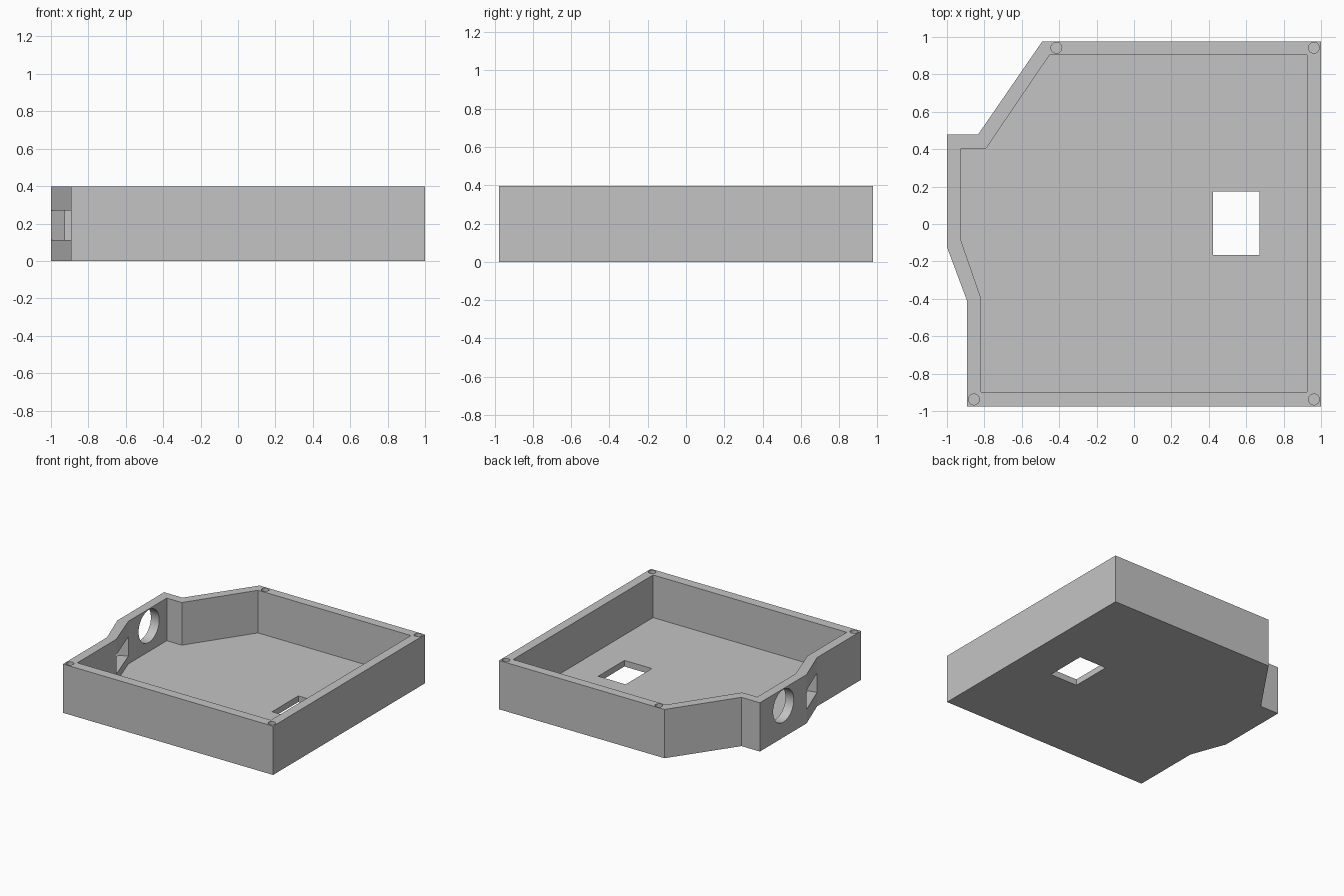
import bpy, bmesh, math
from mathutils import Matrix

cube = bpy.data.objects.get("Cube")
if cube:
    bpy.data.objects.remove(cube, do_unlink=True)

HEIGHT, FLOOR = 0.397, 0.05

grey = bpy.data.materials.new("light grey plastic")
grey.use_nodes = True
colour = (0.55, 0.55, 0.55, 1)
grey.diffuse_color = colour
grey.node_tree.nodes["Principled BSDF"].inputs["Base Color"].default_value = colour


def make_object(name, bm):
    bmesh.ops.recalc_face_normals(bm, faces=bm.faces)
    mesh = bpy.data.meshes.new(name)
    bm.to_mesh(mesh)
    bm.free()
    mesh.materials.append(grey)
    obj = bpy.data.objects.new(name, mesh)
    bpy.context.collection.objects.link(obj)
    return obj


def prism(name, outline, z0, z1):
    """Extrude a flat outline from z0 up to z1."""
    bm = bmesh.new()
    face = bm.faces.new([bm.verts.new((x, y, z0)) for x, y in outline])
    top = bmesh.ops.extrude_face_region(bm, geom=[face])["geom"]
    verts = [v for v in top if isinstance(v, bmesh.types.BMVert)]
    bmesh.ops.translate(bm, verts=verts, vec=(0, 0, z1 - z0))
    return make_object(name, bm)


def cylinder(name, centre, radius, depth, sides, turn=0):
    bm = bmesh.new()
    matrix = Matrix.Translation(centre) @ Matrix.Rotation(turn, 4, "Y")
    bmesh.ops.create_cone(bm, cap_ends=True, segments=sides, radius1=radius,
                          radius2=radius, depth=depth, matrix=matrix)
    return make_object(name, bm)


def cut(obj, cutter):
    """Subtract the cutter from the object and remove it."""
    mod = obj.modifiers.new("cut", "BOOLEAN")
    mod.operation, mod.solver, mod.object = "DIFFERENCE", "EXACT", cutter
    graph = bpy.context.evaluated_depsgraph_get()
    mesh = bpy.data.meshes.new_from_object(obj.evaluated_get(graph))
    obj.modifiers.clear()
    obj.data = mesh
    bpy.data.objects.remove(cutter, do_unlink=True)


# Open tray: outer outline with the inner pocket removed
outer = [(1, -0.977), (1, 0.977), (-0.49, 0.977), (-0.834, 0.478),
         (-1, 0.478), (-1, -0.123), (-0.893, -0.41), (-0.893, -0.977)]
inner = [(0.925, -0.898), (0.925, 0.903), (-0.452, 0.903), (-0.79, 0.405),
         (-0.925, 0.405), (-0.925, -0.088), (-0.818, -0.397), (-0.818, -0.898)]
tray = prism("enclosure_tray", outer, 0, HEIGHT)
cut(tray, prism("pocket_cutter", inner, FLOOR, 0.6))

# Rectangular opening in the floor
window = [(0.422, -0.165), (0.67, -0.165), (0.67, 0.173), (0.422, 0.173)]
cut(tray, prism("floor_window_cutter", window, -0.1, 0.2))

# Slot across the whole slanted wall, running square to it
slot = [(-1.075, -0.158), (-0.85, -0.053), (-0.743, -0.382), (-0.968, -0.425)]
cut(tray, prism("wall_slot_cutter", slot, 0.113, 0.27))

# Round port in the side wall
cut(tray, cylinder("port_cutter", (-0.96, 0.175, 0.257), 0.133, 0.2, 48, math.pi / 2))

# Blind screw holes in the rim corners
for x, y in [(-0.415, 0.942), (0.962, 0.942), (0.962, -0.938), (-0.856, -0.938)]:
    cut(tray, cylinder("screw_hole_cutter", (x, y, HEIGHT), 0.029, 0.4, 24))

# Smooth round holes, crisp edges
bpy.ops.object.select_all(action="DESELECT")
tray.select_set(True)
bpy.context.view_layer.objects.active = tray
bpy.ops.object.shade_smooth_by_angle(angle=math.radians(30))
bm = bmesh.new()
bm.from_mesh(tray.data)
for edge in bm.edges:
    if len(edge.link_faces) == 2 and edge.calc_face_angle(0) > math.radians(18):
        edge.smooth = False
bm.to_mesh(tray.data)
bm.free()
